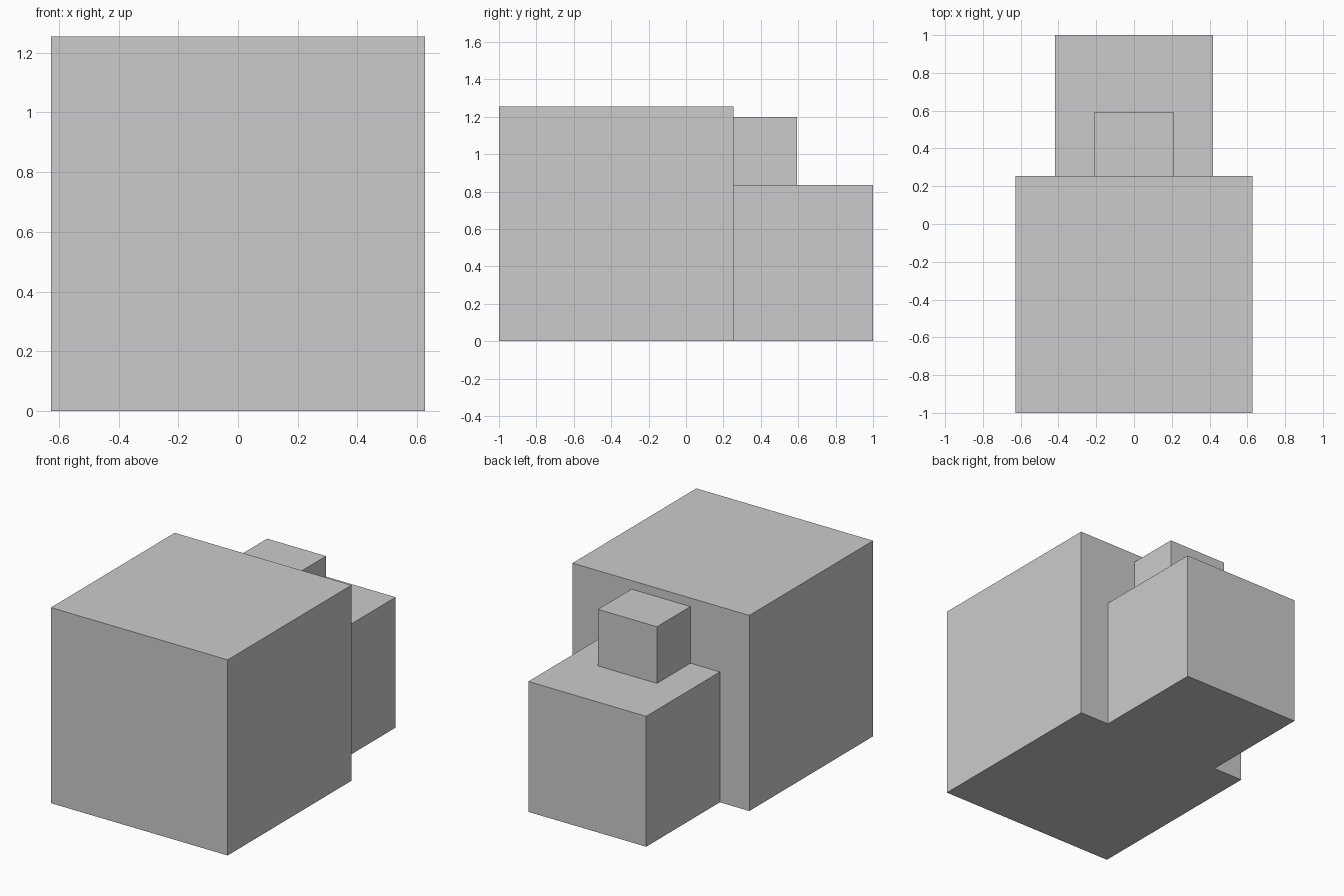
import bpy

if "Cube" in bpy.data.objects:
    bpy.data.objects.remove(bpy.data.objects["Cube"])


def cube(name, size, back, top):
    """Cube centred on x, placed by its back face (y) and top face (z)."""
    bpy.ops.mesh.primitive_cube_add(
        size=size, location=(0, back - size / 2, top - size / 2))
    obj = bpy.context.object
    obj.name = obj.data.name = name
    return obj


S = 1.254  # side of the main block

# Large front block
cube("main_block", S, S - 1, S)
# Medium block, two thirds the size, set into the back
cube("rear_block", S * 2 / 3, 1.0, S * 2 / 3)
# Small block, one third the size, set into the corner above
cube("top_block", S / 3, 0.593, 1.199)
